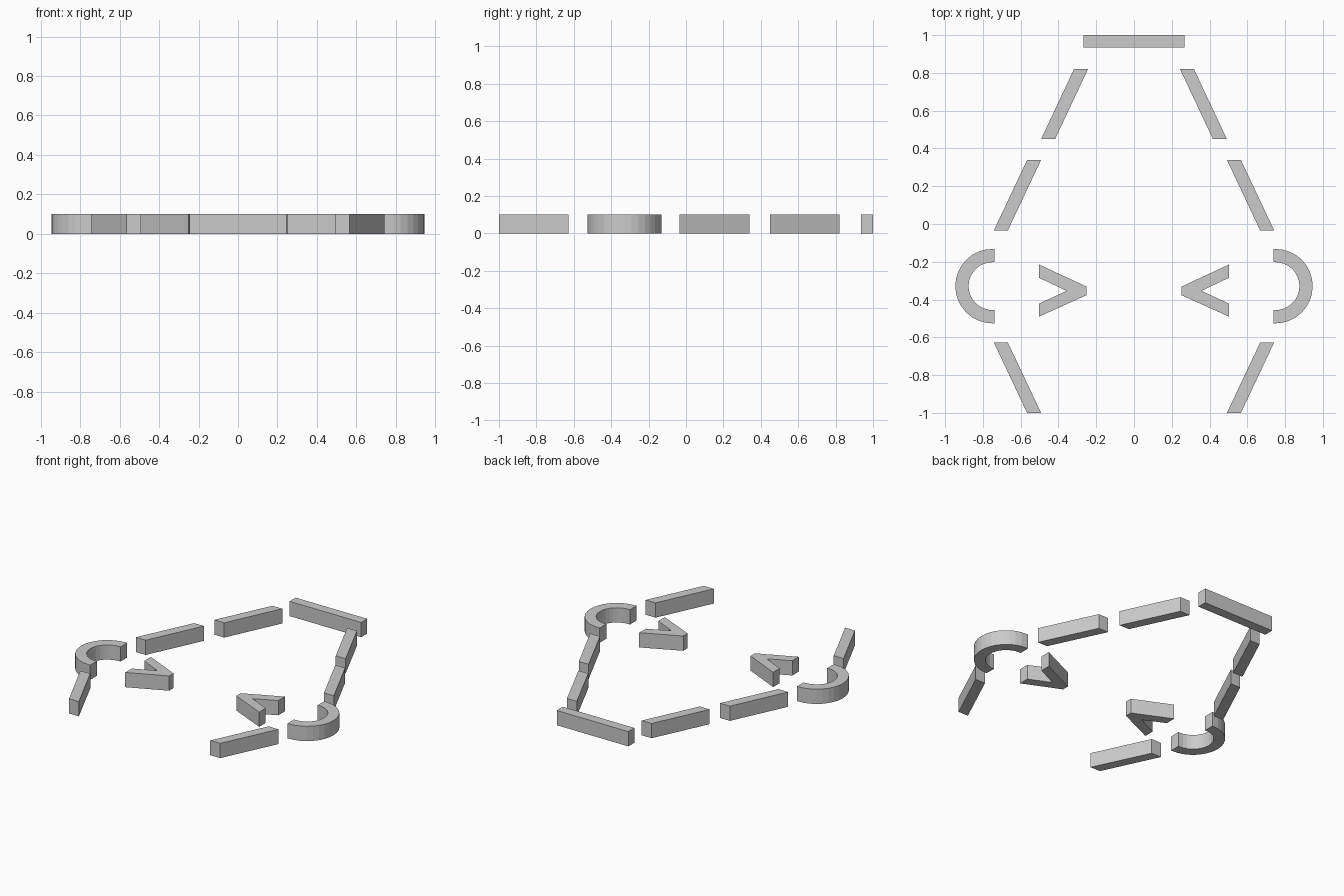
import bpy, bmesh
from math import sin, cos, pi

if "Cube" in bpy.data.objects:
    bpy.data.objects.remove(bpy.data.objects["Cube"])

HEIGHT = 0.10


def extrude_profile(name, points):
    """Extrude a flat outline in xy up from the ground."""
    bm = bmesh.new()
    face = bm.faces.new([bm.verts.new((x, y, 0)) for x, y in points])
    result = bmesh.ops.extrude_face_region(bm, geom=[face])
    top = [v for v in result["geom"] if isinstance(v, bmesh.types.BMVert)]
    bmesh.ops.translate(bm, verts=top, vec=(0, 0, HEIGHT))
    bmesh.ops.recalc_face_normals(bm, faces=bm.faces)
    mesh = bpy.data.meshes.new(name)
    bm.to_mesh(mesh)
    bm.free()
    obj = bpy.data.objects.new(name, mesh)
    bpy.context.collection.objects.link(obj)
    return obj


def mirrored_pair(name, points):
    extrude_profile("right_" + name, points)
    extrude_profile("left_" + name, [(-x, y) for x, y in points])


def slanted_bar(name, x_top, y_top, x_bottom, y_bottom, width=0.074):
    mirrored_pair(name, [(x_top, y_top), (x_top + width, y_top),
                         (x_bottom + width, y_bottom), (x_bottom, y_bottom)])


# Straight bar closing the back
extrude_profile("back_bar", [(-0.268, 0.935), (0.268, 0.935), (0.268, 1.0), (-0.268, 1.0)])

# Slanted side bars
slanted_bar("upper_bar", 0.243, 0.821, 0.418, 0.449)
slanted_bar("middle_bar", 0.492, 0.339, 0.668, -0.034)
slanted_bar("lower_bar", 0.668, -0.627, 0.492, -1.0)

# Half-ring side bulges with short straight ends
cx, cy, outer, inner, steps = 0.749, -0.329, 0.197, 0.127, 16
angles = [-pi / 2 + pi * i / steps for i in range(steps + 1)]
ring = [(0.739, cy - outer)]
ring += [(cx + outer * cos(a), cy + outer * sin(a)) for a in angles]
ring += [(0.739, cy + outer), (0.739, cy + inner)]
ring += [(cx + inner * cos(a), cy + inner * sin(a)) for a in reversed(angles)]
ring += [(0.739, cy - inner)]
mirrored_pair("half_ring", ring)

# Inward pointing chevrons with blunt tips
mirrored_pair("chevron", [(0.252, -0.331), (0.252, -0.377), (0.502, -0.490), (0.502, -0.421),
                          (0.357, -0.354), (0.502, -0.285), (0.502, -0.215)])
